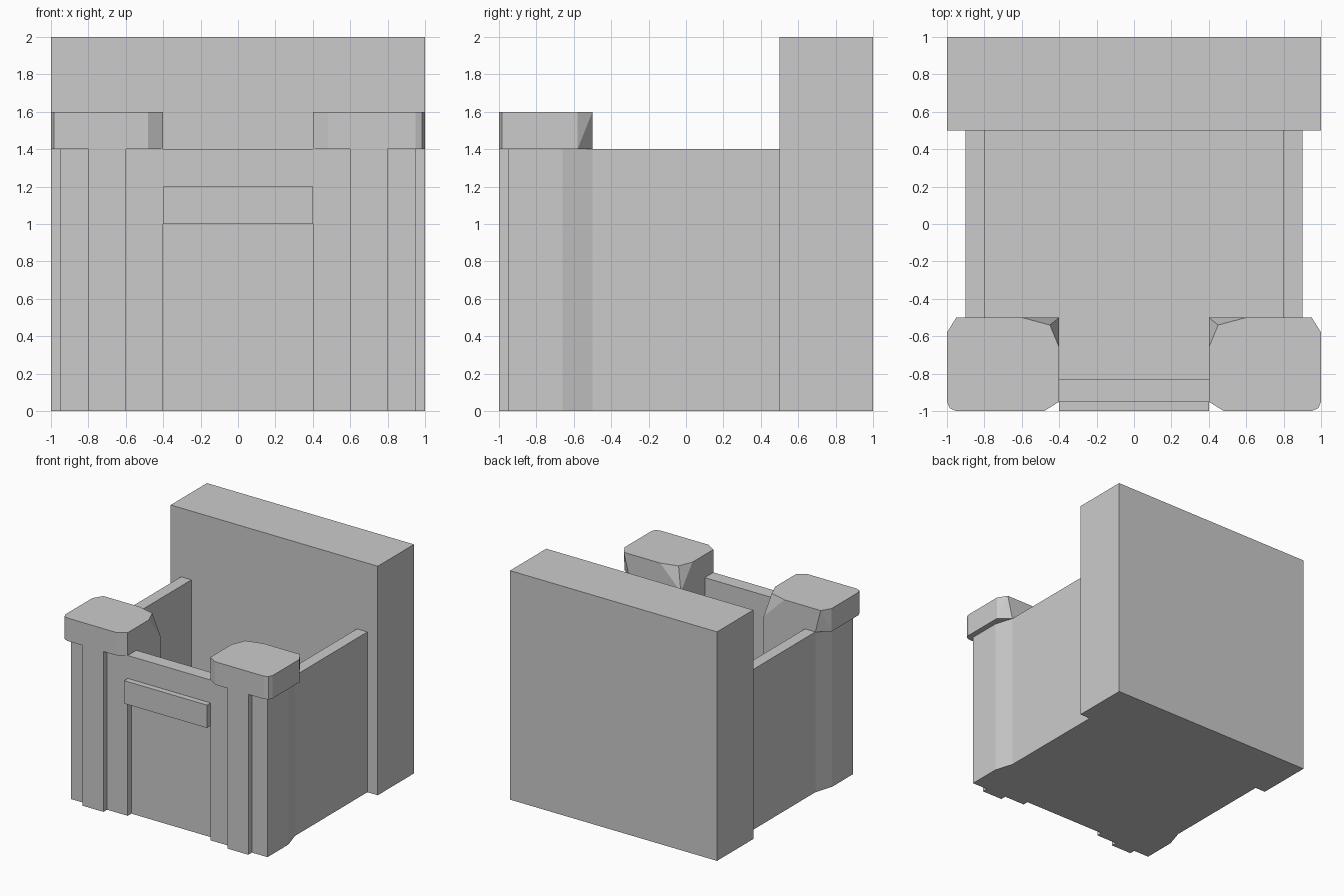
import bpy, bmesh

if "Cube" in bpy.data.objects:
    bpy.data.objects.remove(bpy.data.objects["Cube"])


def mirrored(half):
    """Close a right-hand half outline with its left-hand reflection."""
    return half + [(-x, y) for x, y in reversed(half)]


def loft(name, bottom, top, z0, z1):
    """Solid between two outlines with the same number of points."""
    bm = bmesh.new()
    lo = [bm.verts.new((x, y, z0)) for x, y in bottom]
    hi = [bm.verts.new((x, y, z1)) for x, y in top]
    bm.faces.new(lo)
    bm.faces.new(hi)
    n = len(lo)
    for i in range(n):
        j = (i + 1) % n
        bm.faces.new((lo[i], lo[j], hi[j], hi[i]))
    bmesh.ops.remove_doubles(bm, verts=bm.verts, dist=0.0005)
    bmesh.ops.recalc_face_normals(bm, faces=bm.faces)
    bmesh.ops.triangulate(bm, faces=[f for f in bm.faces if abs(f.normal.z) < 0.99])
    mesh = bpy.data.meshes.new(name)
    bm.to_mesh(mesh)
    bm.free()
    ob = bpy.data.objects.new(name, mesh)
    bpy.context.collection.objects.link(ob)
    return ob


def box(name, x0, x1, y0, y1, z0, z1):
    outline = [(x0, y0), (x1, y0), (x1, y1), (x0, y1)]
    return loft(name, outline, outline, z0, z1)


def mirror_x(ob):
    mod = ob.modifiers.new("Mirror", 'MIRROR')
    mod.use_axis[0] = True


# Tall back slab
box("back_slab", -1, 1, 0.5, 1, 0, 2)

# Surrounding walls with the solid corner columns, open towards the back slab
outer = [(0.4, -0.9), (0.4, -0.95), (0.95, -0.95), (0.95, -0.66), (0.9, -0.5), (0.9, 0.5)]
inner = [(0.8, 0.5), (0.8, -0.5), (0.4, -0.5), (0.4, -0.83)]
walls = mirrored(outer + inner)
loft("walls", walls, walls, 0, 1.4)

# Floor inside the walls
floor = mirrored([(0.4, -0.83), (0.4, -0.5), (0.8, -0.5), (0.8, 0.5)])
loft("floor", floor, floor, 0, 0.1)

# Front panel above the recess, and its ledge
box("front_panel", -0.4, 0.4, -0.95, -0.9, 1.0, 1.4)
box("front_ledge", -0.4, 0.4, -1.0, -0.95, 1.0, 1.2)

# Raised strips on the corner columns
mirror_x(box("front_strip", 0.6, 0.8, -1.0, -0.95, 0, 1.4))

# Corner caps: the rear corners are cut away towards the top
front_edge = [(0.4, -0.95), (0.48, -1), (0.95, -1), (0.985, -0.985), (1, -0.95), (1, -0.58)]
cap_bottom = front_edge + [(0.9, -0.5), (0.4, -0.5), (0.4, -0.5), (0.4, -0.5)]
cap_top = front_edge + [(0.95, -0.5), (0.6, -0.5), (0.45, -0.54), (0.4, -0.66)]
# keep the collapsed lower corner a hair apart so it can be welded
cap_bottom[7:] = [(0.4002, -0.5), (0.4, -0.5), (0.4, -0.5002)]
mirror_x(loft("corner_cap", cap_bottom, cap_top, 1.4, 1.6))
